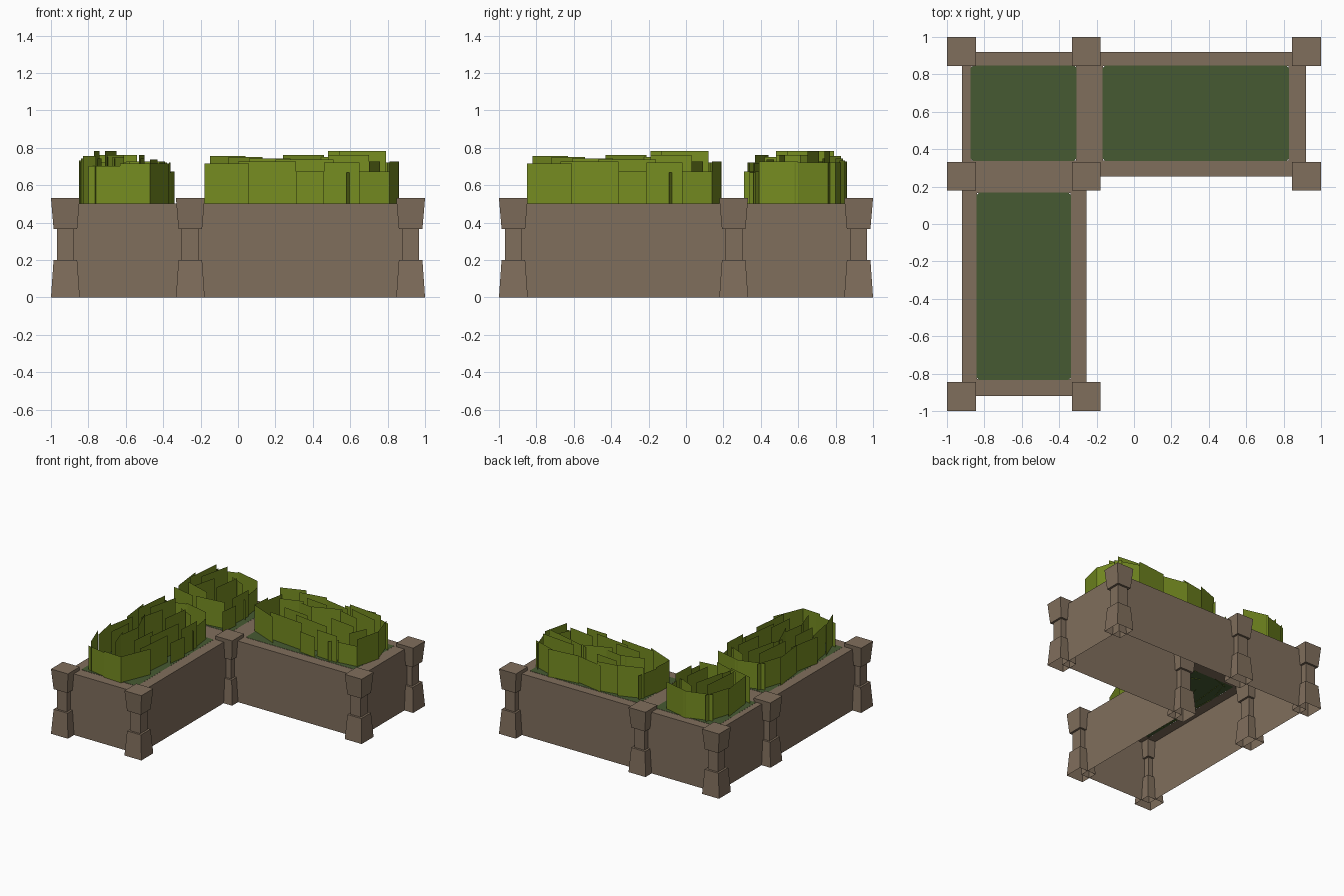
import bpy, bmesh

if "Cube" in bpy.data.objects:
    bpy.data.objects.remove(bpy.data.objects["Cube"])

def material(name, rgb):
    m = bpy.data.materials.new(name)
    m.diffuse_color = (*rgb, 1)
    m.use_nodes = True
    m.node_tree.nodes["Principled BSDF"].inputs["Base Color"].default_value = m.diffuse_color
    return m

STONE = material("brown_stone", (0.216, 0.156, 0.107))
SOIL = material("dark_green_ground", (0.061, 0.102, 0.032))
LEAF = material("leaf_green", (0.18, 0.262, 0.015))

def make(name, bm, mat):
    bmesh.ops.remove_doubles(bm, verts=bm.verts, dist=0.0005)
    me = bpy.data.meshes.new(name)
    bm.to_mesh(me)
    bm.free()
    me.materials.append(mat)
    ob = bpy.data.objects.new(name, me)
    bpy.context.collection.objects.link(ob)
    return ob

def face(bm, pts):
    return bm.faces.new([bm.verts.new(p) for p in pts])

# Waisted square posts, open underneath
PROFILE = [(0.077, 0), (0.063, 0.2), (0.046, 0.2), (0.046, 0.365), (0.063, 0.365), (0.077, 0.532)]

def post(cx, cy):
    bm = bmesh.new()
    rings = [[bm.verts.new((cx + sx * h, cy + sy * h, z))
              for sx, sy in ((-1, -1), (1, -1), (1, 1), (-1, 1))] for h, z in PROFILE]
    for a, b in zip(rings, rings[1:]):
        for i in range(4):
            j = (i + 1) % 4
            bm.faces.new((a[i], a[j], b[j], b[i]))
    bm.faces.new(rings[-1])
    make("post", bm, STONE)

P, Q = 0.923, 0.255
for x, y in ((-P, P), (-Q, P), (P, P), (-P, Q), (-Q, Q), (P, Q), (-P, -P), (-Q, -P)):
    post(x, y)

# L-shaped outer wall
W, RIM = 0.92, 0.502
outline = [(-W, -W), (-Q, -W), (-Q, Q), (W, Q), (W, W), (-W, W)]
bm = bmesh.new()
for (ax, ay), (bx, by) in zip(outline, outline[1:] + outline[:1]):
    face(bm, [(ax, ay, 0), (bx, by, 0), (bx, by, RIM), (ax, ay, RIM)])
make("planter_wall", bm, STONE)

# Flat rim with openings, and a rounded ground plate over each opening
def rim(xs, ys, holes):
    bm = bmesh.new()
    for i in range(len(xs) - 1):
        for j in range(len(ys) - 1):
            x0, x1, y0, y1 = xs[i], xs[i + 1], ys[j], ys[j + 1]
            if (i, j) not in holes:
                face(bm, [(x0, y0, RIM), (x1, y0, RIM), (x1, y1, RIM), (x0, y1, RIM)])
                continue
            g, c, z = bmesh.new(), 0.014, RIM + 0.003
            e = 0.003
            a0, a1, b0, b1 = x0 - e, x1 + e, y0 - e, y1 + e
            face(g, [(a0 + c, b0, z), (a1 - c, b0, z), (a1, b0 + c, z), (a1, b1 - c, z),
                     (a1 - c, b1, z), (a0 + c, b1, z), (a0, b1 - c, z), (a0, b0 + c, z)])
            make("planted_ground", g, SOIL)
    make("planter_rim", bm, STONE)

rim([-W, -0.87, -0.31, -0.165, 0.825, W], [Q, 0.34, 0.845, W], {(1, 1), (3, 1)})
rim([-W, -0.84, -0.34, -Q], [-W, -0.83, 0.165, Q], {(1, 1)})

# Upright foliage cards of the right bed: x0, y0, x1, y1, height
CARDS = [
    (-.18, .47, .06, .37, .215), (0, .42, .31, .39, .225), (.20, .47, .51, .43, .235),
    (.31, .36, .46, .34, .17), (.46, .37, .65, .36, .22), (.58, .34, .63, .41, .165),
    (.65, .37, .81, .39, .17), (.81, .39, .86, .60, .225), (.86, .58, .79, .80, .22),
    (.62, .83, .83, .76, .22), (.40, .82, .66, .85, .23), (.18, .85, .44, .80, .22),
    (0, .80, .22, .84, .24), (-.15, .76, .04, .83, .255), (-.18, .47, -.17, .63, .215),
    (-.17, .60, -.13, .80, .2), (-.05, .61, .13, .67, .25), (.08, .66, .28, .63, .24),
    (.24, .61, .46, .70, .26), (.42, .70, .62, .65, .25), (.54, .71, .79, .65, .28),
    (.06, .52, .28, .50, .24), (.48, .53, .70, .50, .26), (.10, .75, .30, .73, .24),
    (.48, .77, .78, .74, .28), (.70, .45, .76, .58, .225)]
# Cards closing the short corner bed
CAP = [(.44, .76, .37, .54, .26), (.38, .85, .33, .64, .22), (.34, .62, .37, .38, .22)]

def foliage(name, cards, place):
    bm = bmesh.new()
    for x0, y0, x1, y1, h in cards:
        (ax, ay), (bx, by) = place(x0, y0), place(x1, y1)
        z = RIM
        face(bm, [(ax, ay, z), (bx, by, z), (bx, by, z + h), (ax, ay, z + h)])
    make(name, bm, LEAF)

foliage("right_bed_foliage", CARDS, lambda x, y: (x, y))
foliage("front_bed_foliage", CARDS, lambda x, y: (-y, x - 0.67))
short = [c for c in CARDS if c[0] + c[2] > 0.76 and min(c[0], c[2]) > 0.3]
foliage("corner_bed_foliage", short + CAP, lambda x, y: (-y, x))
